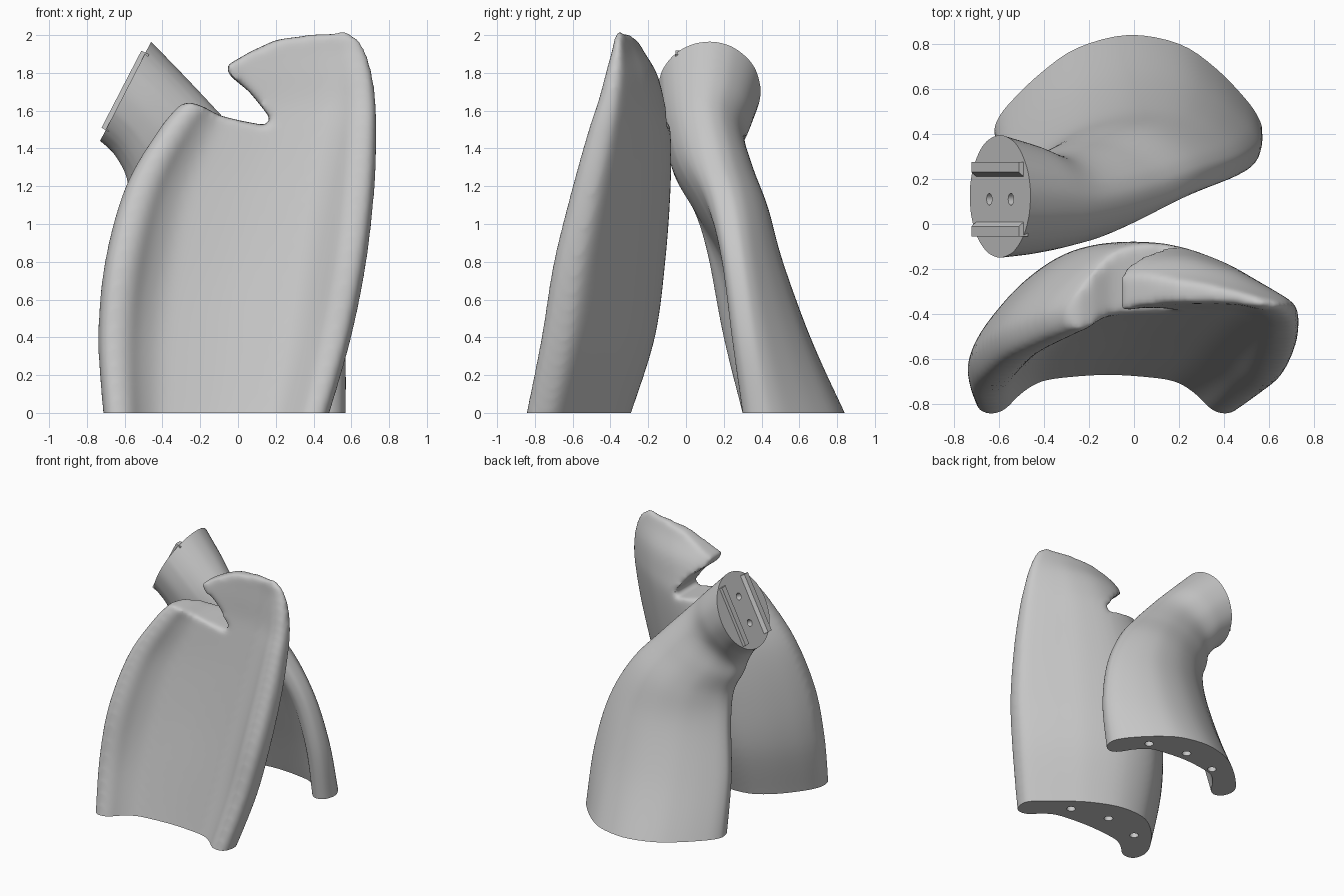
import bpy, bmesh, math
from mathutils import Vector, Matrix

cube = bpy.data.objects.get("Cube")
if cube:
    bpy.data.objects.remove(cube, do_unlink=True)

grey = bpy.data.materials.new("plain grey")
grey.use_nodes = True
grey.diffuse_color = (0.58, 0.58, 0.58, 1)
grey.node_tree.nodes["Principled BSDF"].inputs["Base Color"].default_value = (0.58, 0.58, 0.58, 1)


def make_object(name, bm):
    bmesh.ops.recalc_face_normals(bm, faces=bm.faces)
    mesh = bpy.data.meshes.new(name)
    bm.to_mesh(mesh)
    bm.free()
    mesh.materials.append(grey)
    ob = bpy.data.objects.new(name, mesh)
    bpy.context.collection.objects.link(ob)
    return ob


def activate(ob):
    bpy.ops.object.select_all(action='DESELECT')
    ob.select_set(True)
    bpy.context.view_layer.objects.active = ob


def apply_modifier(ob, kind, **settings):
    mod = ob.modifiers.new(kind.lower(), kind)
    for key, value in settings.items():
        setattr(mod, key, value)
    activate(ob)
    bpy.ops.object.modifier_apply(modifier=mod.name)


def cut(ob, cutter):
    cutter.hide_render = True
    apply_modifier(ob, 'BOOLEAN', operation='DIFFERENCE', solver='EXACT', object=cutter)
    bpy.data.objects.remove(cutter, do_unlink=True)


def spline(pts, steps, closed):
    """Smooth curve through the points."""
    n = len(pts)
    at = (lambda i: pts[i % n]) if closed else (lambda i: pts[min(max(i, 0), n - 1)])
    out = []
    for i in range(n if closed else n - 1):
        a, b, c, d = (at(i + k) for k in (-1, 0, 1, 2))
        for s in range(steps):
            t = s / steps
            out.append(b + (c - a) * (t / 2) + (a * 2 - b * 5 + c * 4 - d) * (t * t / 2)
                       + (b * 3 - a - c * 3 + d) * (t ** 3 / 2))
    if not closed:
        out.append(pts[-1])
    return out


# Half of the crescent section: (position across, share of depth)
FRONT = [(0, 0), (.35, .08), (.52, .2), (.66, .52), (.76, .87), (.86, 1), (.96, .88)]
BACK = [(1, .2), (.97, .32), (.87, .47), (.65, .71), (.38, .91), (0, 1)]


def section(skew, lx, lz, rx, rz, y_horn, y_back, y_mid, round_mix, twist):
    """Crescent ring between a left and right end, blended toward an ellipse."""
    mirror = lambda half: [(-u, w) for u, w in half]
    ring = [(u, w, -1) for u, w in mirror(FRONT)[:0:-1] + FRONT]
    ring += [(u, w, 1) for u, w in BACK + mirror(BACK)[-2::-1]]
    pts = []
    for u, w, side in ring:
        if side < 0:
            y = y_mid + (y_horn - y_mid) * w
        else:
            y = y_horn + (y_back - y_horn) * (w - skew * u * (1 - u * u))
        oval = (y_horn + y_back) / 2 + side * (y_back - y_horn) / 2 * math.sqrt(1 - u * u)
        t = (u + 1) / 2
        y += (oval - y) * round_mix + twist * t * t
        pts.append(Vector((lx + (rx - lx) * t, y, lz + (rz - lz) * t)))
    return spline(pts, 4, True)


def loft(name, skew, sections):
    columns = [spline(list(col), 6, False) for col in zip(*(section(skew, *s) for s in sections))]
    bm = bmesh.new()
    rings = [[bm.verts.new(p) for p in ring] for ring in zip(*columns)]
    n = len(rings[0])
    for low, high in zip(rings, rings[1:]):
        for i in range(n):
            j = (i + 1) % n
            bm.faces.new((low[i], low[j], high[j], high[i]))
    bm.faces.new(rings[0])
    bm.faces.new(rings[-1])
    return make_object(name, bm)


def prism(name, pts, length, matrix):
    bm = bmesh.new()
    face = bm.faces.new([bm.verts.new((a, b, -length / 2)) for a, b in pts])
    new = bmesh.ops.extrude_face_region(bm, geom=[face])["geom"]
    bmesh.ops.translate(bm, vec=(0, 0, length), verts=[v for v in new if isinstance(v, bmesh.types.BMVert)])
    # Keep the starting cap so the prism is closed
    bmesh.ops.holes_fill(bm, edges=[e for e in bm.edges if e.is_boundary])
    bm.transform(matrix)
    return make_object(name, bm)


def drill(ob, matrix, radius, length):
    ring = [(radius * math.cos(i * math.tau / 20), radius * math.sin(i * math.tau / 20)) for i in range(20)]
    cut(ob, prism("drill", ring, length, matrix))


def finish(ob):
    activate(ob)
    bpy.ops.object.shade_smooth_by_angle(angle=math.radians(38))


# Front shell: leaning crescent slab (height, left, right, horn y, back y, middle y)
shell_rows = [
    (-.15, -.70, .43, -.875, -.35, -.705), (0, -.715, .485, -.845, -.30, -.67),
    (.4, -.74, .60, -.765, -.175, -.59), (.8, -.705, .68, -.70, -.12, -.51),
    (1.2, -.595, .725, -.60, -.09, -.44), (1.5, -.42, .735, -.515, -.09, -.395),
    (1.65, -.30, .73, -.465, -.12, -.375), (1.8, -.22, .71, -.425, -.16, -.365),
    (1.93, -.16, .67, -.39, -.235, -.355), (2.04, -.12, .60, -.37, -.285, -.35)]
front_shell = loft("front_shell", .25, [(l, z, r, z, h, b, m, 0, 0) for z, l, r, h, b, m in shell_rows])

# Hooked notch and rounded top outline
notch = [(-.9, 1.62), (-.33, 1.63), (-.25, 1.645), (-.18, 1.62), (-.1, 1.575), (0, 1.55), (.13, 1.525),
         (.175, 1.525), (.165, 1.57), (.06, 1.70), (-.05, 1.79), (-.06, 1.84), (.07, 1.915),
         (.2, 1.975), (.4, 2.005), (.57, 2.02), (.66, 1.97), (.8, 1.9), (.8, 2.3), (-.9, 2.3)]
cut(front_shell, prism("notch", notch, 3, Matrix.Rotation(math.pi / 2, 4, 'X')))
apply_modifier(front_shell, 'REMESH', mode='VOXEL', voxel_size=.018)
apply_modifier(front_shell, 'SMOOTH', factor=.5, iterations=14)
square = [(-2, -2), (2, -2), (2, 2), (-2, 2)]
cut(front_shell, prism("ground_cut", square, 1, Matrix.Translation((0, 0, -.5))))

# Rear leg: crescent foot twisting up into a round neck and tilted head
rear_leg = loft("rear_leg", -.05, [
    (-.62, 0, .57, 0, .30, .84, .56, 0, 0),
    (-.585, .4, .56, .4, .20, .645, .39, 0, .05),
    (-.52, .8, .47, .8, .11, .49, .22, .15, .08),
    (-.51, 1.02, .30, 1.13, .02, .415, .07, .5, .07),
    (-.57, 1.17, .09, 1.38, -.07, .35, -.05, .85, .03),
    (-.60, 1.275, -.13, 1.62, -.11, .31, -.11, 1, 0),
    (-.66, 1.375, -.29, 1.79, -.135, .355, -.135, 1, 0),
    (-.73, 1.44, -.46, 1.965, -.15, .395, -.15, 1, 0)])

# Two screw holes in the flat face of the head
face_normal = Vector((-.89, 0, .46)).normalized()
across = Vector((0, 1, 0))
along = across.cross(face_normal)
face_frame = Matrix((across, face_normal, along)).transposed().to_4x4()
face_frame.translation = (-.595, .11, 1.702)
turn = face_normal.to_track_quat('Z', 'Y').to_matrix().to_4x4()
for s in (-.105, .105):
    drill(rear_leg, Matrix.Translation(face_frame.translation + along * s) @ turn, .026, .3)

# Raised rails with sloping inner walls on the head face
for name, side in (("upper_rail", 1), ("lower_rail", -1)):
    profile = [(side * .165, -.02), (side * .165, .025), (side * .12, .025), (side * .085, -.02)]
    prism(name, profile, .46, face_frame)

# Three dowel holes under each foot
for ob, spots in ((front_shell, [(.15, -.56), (-.16, -.49), (-.47, -.56)]),
                  (rear_leg, [(.33, .57), (.02, .64), (-.28, .58)])):
    for x, y in spots:
        drill(ob, Matrix.Translation((x, y, 0)), .033, .2)
    finish(ob)
